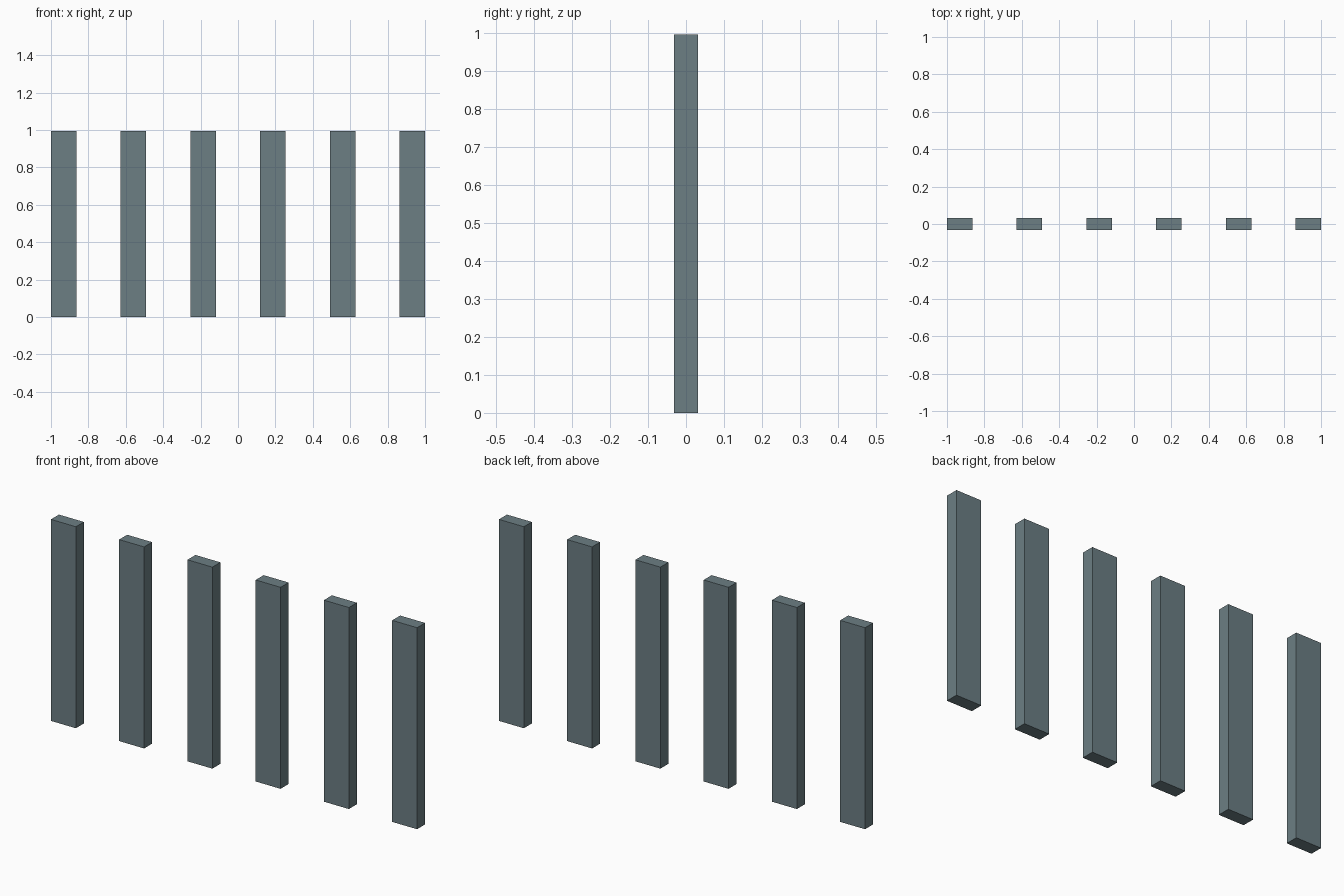
import bpy

if "Cube" in bpy.data.objects:
    bpy.data.objects.remove(bpy.data.objects["Cube"])

COUNT = 6
WIDTH, DEPTH, HEIGHT = 0.136, 0.062, 0.995
SPAN = 2.0
step = (SPAN - WIDTH) / (COUNT - 1)

# Slate blue-grey paint
paint = bpy.data.materials.new("slate_paint")
paint.diffuse_color = (0.15, 0.21, 0.23, 1)
paint.use_nodes = True
paint.node_tree.nodes["Principled BSDF"].inputs["Base Color"].default_value = paint.diffuse_color


def add_slat(name, x):
    bpy.ops.mesh.primitive_cube_add(size=1, location=(x, 0, HEIGHT / 2))
    slat = bpy.context.object
    slat.name = name
    slat.scale = (WIDTH, DEPTH, HEIGHT)
    bpy.ops.object.transform_apply(location=False, rotation=False, scale=True)
    slat.data.materials.append(paint)


# Row of evenly spaced upright slats
for i in range(COUNT):
    add_slat(f"upright_slat_{i + 1}", -SPAN / 2 + WIDTH / 2 + i * step)
